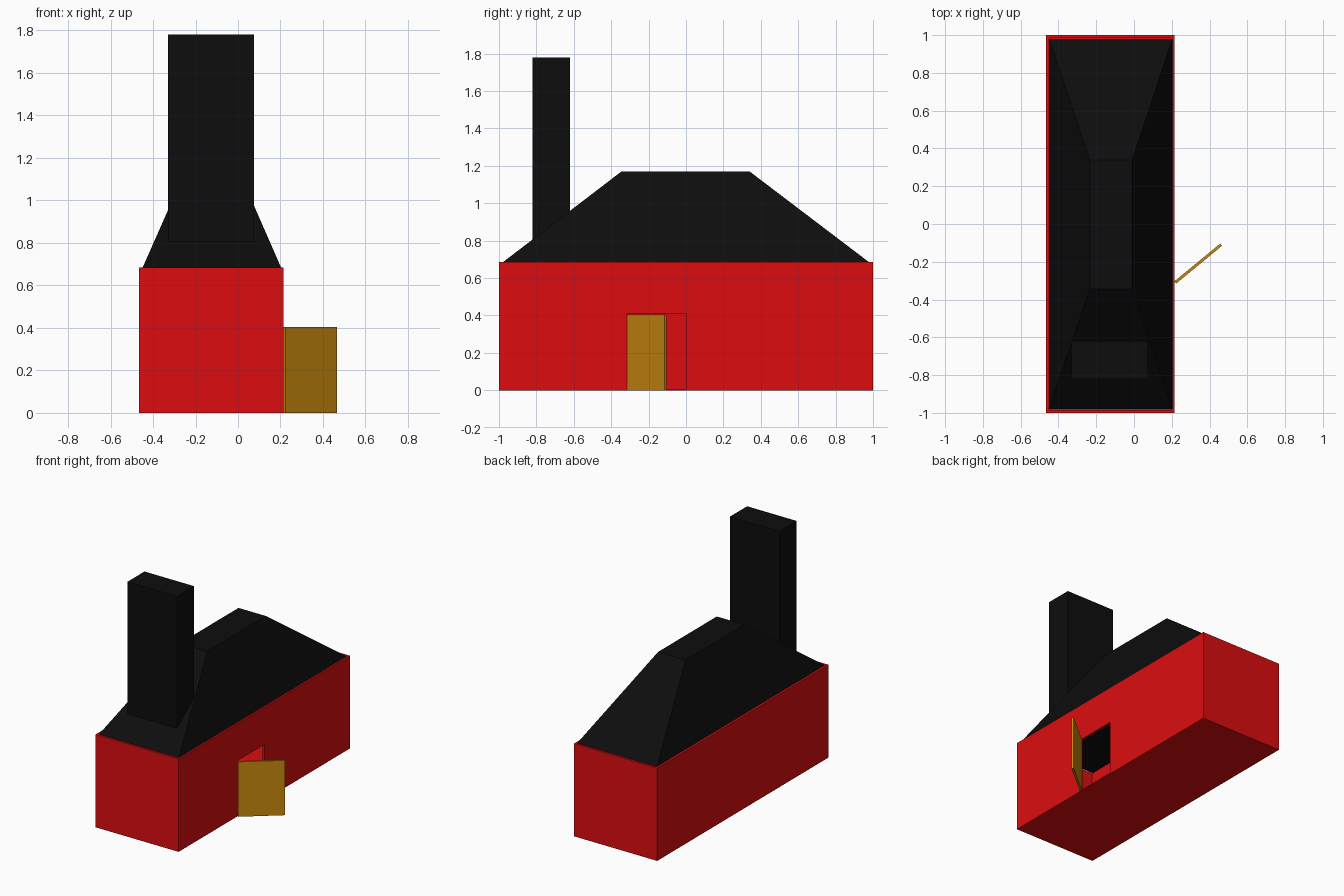
import bpy, bmesh, math

if "Cube" in bpy.data.objects:
    bpy.data.objects.remove(bpy.data.objects["Cube"])

X0, X1, TOP, T = -0.465, 0.215, 0.685, 0.016


def material(name, rgb):
    m = bpy.data.materials.new(name)
    m.diffuse_color = (*rgb, 1)
    m.use_nodes = True
    m.node_tree.nodes["Principled BSDF"].inputs["Base Color"].default_value = m.diffuse_color
    return m


RED = material("red", (0.72, 0.004, 0.005))
BLACK = material("black", (0.004, 0.004, 0.004))
GOLD = material("gold", (0.58, 0.25, 0.005))


def frustum(name, low, high, mat=None):
    """Solid between two rectangles (x0, x1, y0, y1, z)."""
    bm = bmesh.new()
    rings = []
    for x0, x1, y0, y1, z in (low, high):
        rings.append([bm.verts.new((x, y, z)) for x, y in
                      ((x0, y0), (x1, y0), (x1, y1), (x0, y1))])
    a, b = rings
    bm.faces.new(a[::-1])
    bm.faces.new(b)
    for i in range(4):
        j = (i + 1) % 4
        bm.faces.new((a[i], a[j], b[j], b[i]))
    me = bpy.data.meshes.new(name)
    bm.to_mesh(me)
    bm.free()
    ob = bpy.data.objects.new(name, me)
    bpy.context.collection.objects.link(ob)
    if mat:
        me.materials.append(mat)
    return ob


def box(name, x0, x1, y0, y1, z0, z1, mat=None):
    return frustum(name, (x0, x1, y0, y1, z0), (x0, x1, y0, y1, z1), mat)


def cut(target, cutter):
    cutter.hide_render = True
    cutter.hide_viewport = True
    mod = target.modifiers.new(cutter.name, 'BOOLEAN')
    mod.operation = 'DIFFERENCE'
    mod.solver = 'EXACT'
    mod.object = cutter


# Hollow walls with a floor and a doorway on the right side
walls = box("walls", X0, X1, -1, 1, 0, TOP, RED)
cut(walls, box("room_cutter", X0 + T, X1 - T, -1 + T, 1 - T, 0.008, 1, RED))
cut(walls, box("doorway_cutter", X1 - 0.1, X1 + 0.1, -0.315, 0, 0.008, 0.41, RED))

# Hipped roof with a flat top, set inside the wall rim
frustum("roof", (X0 + T, X1 - T + 0.004, -0.98, 0.98, TOP - 0.001),
        (-0.234, -0.01, -0.345, 0.34, 1.17), BLACK)

# Chimney
box("chimney", -0.33, 0.075, -0.82, -0.62, 0.7, 1.78, BLACK)

# Door swung open on its front hinge
door = box("door", 0, 0.315, -0.0075, 0.0075, 0, 0.405, GOLD)
door.location = (X1 + 0.003, -0.31, 0)
door.rotation_euler.z = math.radians(39.5)
